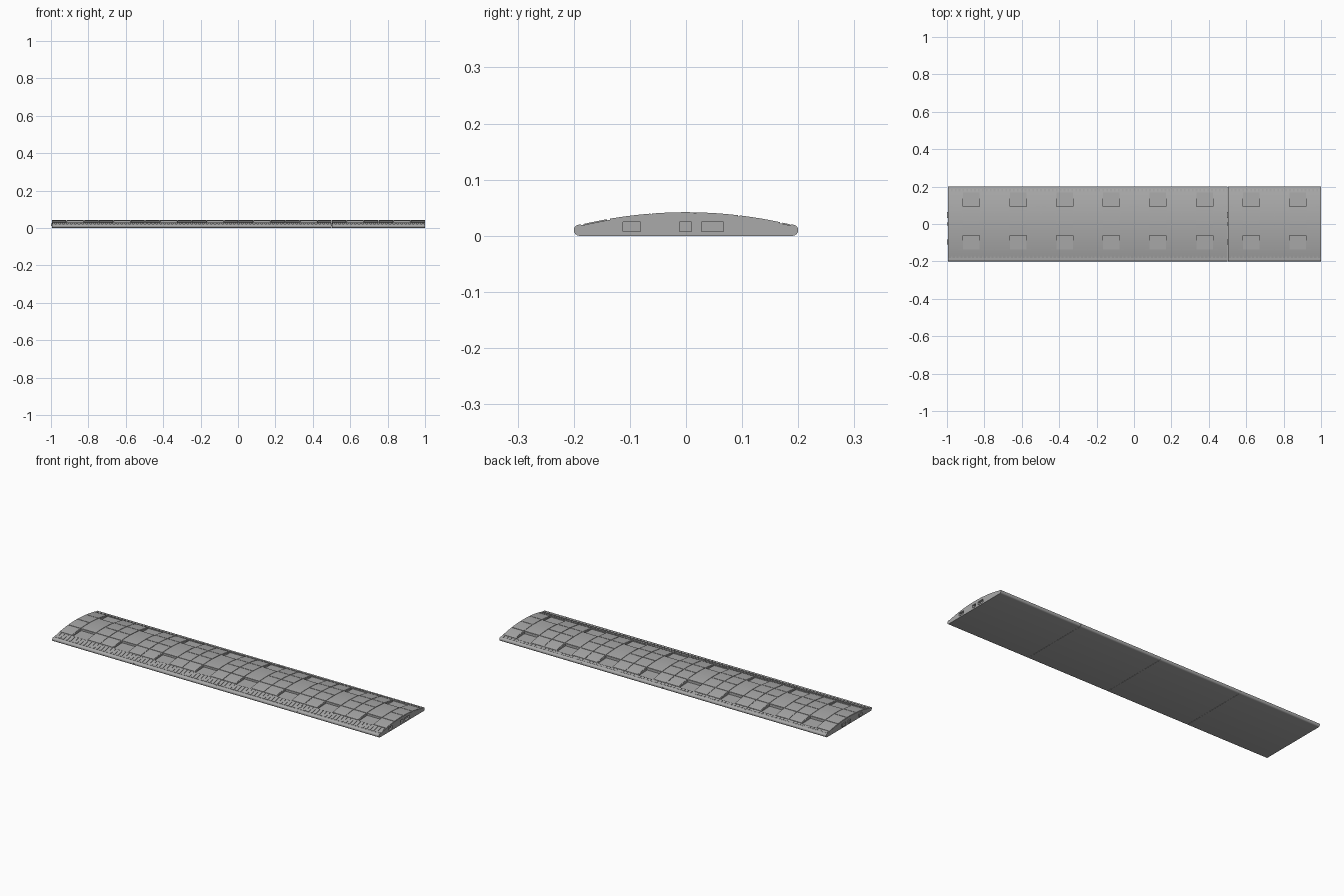
import bpy, bmesh, math

if "Cube" in bpy.data.objects:
    bpy.data.objects.remove(bpy.data.objects["Cube"])

MODULES, X0, PITCH, GAP = 4, -0.995, 0.49875, 0.001
MID = 0.016                      # centre of the tread pattern in y
ROWS = [MID + v for v in (-0.153, -0.078, 0, 0.078, 0.153)]
TABS = [(-0.112, -0.081), (-0.012, 0.010), (0.028, 0.067)]

RUBBER = bpy.data.materials.new("dark_rubber")
RUBBER.diffuse_color = (0.4, 0.4, 0.4, 1)
RUBBER.use_nodes = True
RUBBER.node_tree.nodes["Principled BSDF"].inputs["Base Color"].default_value = RUBBER.diffuse_color


def top(y):
    return 0.042 - 0.022 * (y / 0.187) ** 2


def prism_x(bm, pts, x0, x1):
    """Extrude a (y, z) outline along x."""
    a = [bm.verts.new((x0, y, z)) for y, z in pts]
    b = [bm.verts.new((x1, y, z)) for y, z in pts]
    bm.faces.new(a)
    bm.faces.new(b[::-1])
    n = len(pts)
    for i in range(n):
        bm.faces.new((a[i], b[i], b[(i + 1) % n], a[(i + 1) % n]))


def box(bm, x0, x1, y0, y1, z0, z1):
    prism_x(bm, [(y0, z0), (y1, z0), (y1, z1), (y0, z1)], x0, x1)


def tile(bm, x0, x1, y0, y1, n=6):
    """Thin slab following the dome."""
    ys = [y0 + (y1 - y0) * i / n for i in range(n + 1)]
    prism_x(bm, [(y, top(y)) for y in ys] +
            [(y, top(y) - 0.004) for y in reversed(ys)], x0, x1)


def finish(bm, name):
    bmesh.ops.recalc_face_normals(bm, faces=bm.faces[:])
    me = bpy.data.meshes.new(name)
    bm.to_mesh(me)
    bm.free()
    me.materials.append(RUBBER)
    ob = bpy.data.objects.new(name, me)
    bpy.context.collection.objects.link(ob)
    return ob


# Domed cross-section with rounded long edges
right = [(0.190 + 0.010 * math.cos(a), 0.010 + 0.010 * math.sin(a))
         for a in [math.radians(-90 + 22.5 * i) for i in range(9)]]
arc = [(y, top(y) - 0.002) for y in [0.182 - 0.364 * i / 28 for i in range(29)]]
PROFILE = right + arc + [(-y, z) for y, z in reversed(right)]

for m in range(MODULES):
    xa = X0 + m * PITCH
    xb = xa + PITCH - (GAP if m < MODULES - 1 else 0)
    cols = [xa + 0.125, xa + 0.375]

    # Solid body
    bm = bmesh.new()
    prism_x(bm, PROFILE, xa, xb)
    body = finish(bm, f"ramp_body_{m + 1}")

    # Wedge reflector pockets and end sockets
    bm = bmesh.new()
    for c in cols:
        for y0, y1 in ((ROWS[0], ROWS[1]), (ROWS[3], ROWS[4])):
            out, inn = (y0, y1) if abs(y0) > abs(y1) else (y1, y0)
            zf = top(out) - 0.005
            prism_x(bm, [(out, zf), (inn, zf + 0.003), (inn, 0.06), (out, 0.06)],
                    c - 0.044, c + 0.044)
    for y0, y1 in TABS:
        box(bm, xb - 0.012, xb + 0.01, y0, y1, 0.008, 0.025)
    cutter = finish(bm, "pocket_cutter")
    cutter.hide_render = True
    mod = body.modifiers.new("pockets", 'BOOLEAN')
    mod.operation, mod.solver, mod.object = 'DIFFERENCE', 'EXACT', cutter
    bpy.context.view_layer.objects.active = body
    body.select_set(True)
    bpy.ops.object.modifier_apply(modifier=mod.name)
    bpy.data.objects.remove(cutter)
    bpy.ops.object.shade_smooth_by_angle(angle=math.radians(25))
    body.select_set(False)

    # Raised tread tiles, staggered between pocket columns and plain columns
    g = 0.0015
    bm = bmesh.new()
    spans = [(xa, cols[0] - 0.047), (cols[0] + 0.047, xa + 0.25),
             (xa + 0.25, cols[1] - 0.047), (cols[1] + 0.047, xb)]
    for x0, x1 in spans:
        for y0, y1 in zip(ROWS, ROWS[1:]):
            tile(bm, x0 + g, x1 - g, y0 + g, y1 - g)
    for c in cols:
        tile(bm, c - 0.045, c + 0.045, ROWS[1] + g, ROWS[3] - g, 10)
    finish(bm, f"tread_tiles_{m + 1}")

    # Short grip ribs along both long edges
    bm = bmesh.new()
    n = 24
    step = (xb - xa) / n
    for i in range(n):
        x = xa + step * (i + 0.5)
        tile(bm, x - 0.006, x + 0.006, -0.183, ROWS[0] - 0.004, 3)
        tile(bm, x - 0.006, x + 0.006, ROWS[4] + 0.003, 0.186, 2)
    finish(bm, f"edge_ribs_{m + 1}")

    # Interlocking tabs
    bm = bmesh.new()
    for y0, y1 in TABS:
        box(bm, xa - 0.005, xa + 0.002, y0 + 0.003, y1 - 0.003, 0.009, 0.024)
    finish(bm, f"joint_tabs_{m + 1}")
